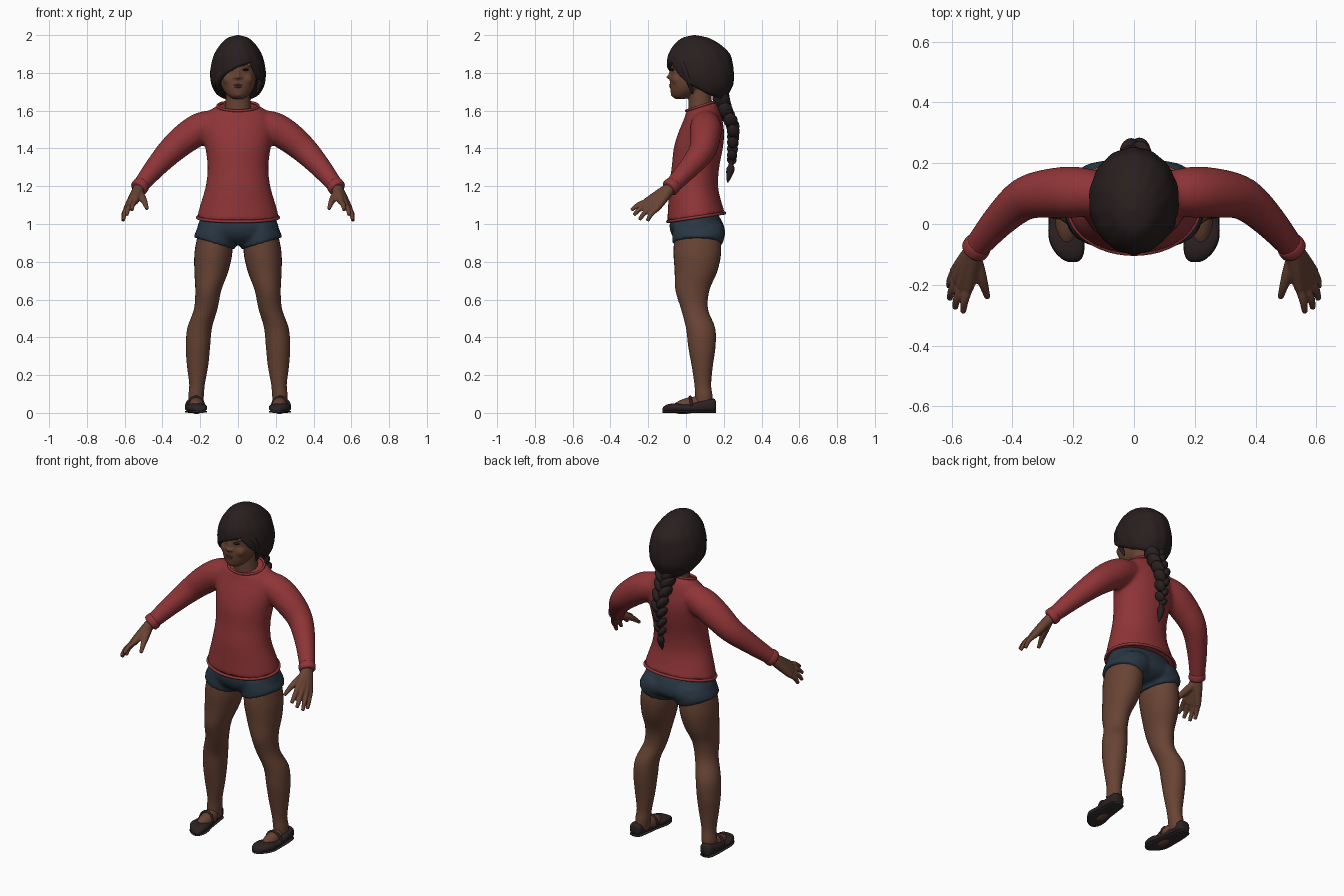
import bpy, bmesh, math
from mathutils import Vector, Matrix

def material(name, rgb):
    m = bpy.data.materials.new(name)
    m.diffuse_color = (*rgb, 1)
    return m

SKIN = material("brown_skin", (0.138, 0.057, 0.034))
LIP = material("dark_lip", (0.115, 0.045, 0.03))
HAIR = material("dark_hair", (0.022, 0.0135, 0.0135))
EYE = material("eye_black", (0.015, 0.010, 0.009))
RED = material("sweater_red", (0.275, 0.035, 0.038))
NAVY = material("shorts_navy", (0.022, 0.037, 0.055))
SHOE = material("shoe_brown", (0.025, 0.0155, 0.0155))
SOLE = material("sole_grey", (0.033, 0.027, 0.027))

# ---------- helpers ----------
def spline(rows, k=4):
    """Smoothly resample rows of numbers (Catmull-Rom)."""
    out, n = [], len(rows)
    for i in range(n - 1):
        a, b, c, d = rows[max(i-1, 0)], rows[i], rows[i+1], rows[min(i+2, n-1)]
        for j in range(k):
            t = j / k
            out.append(tuple(0.5 * (2*q + (r-p)*t + (2*p-5*q+4*r-s)*t*t + (3*q-p-3*r+s)*t**3)
                             for p, q, r, s in zip(a, b, c, d)))
    return out + [tuple(rows[-1])]

def skin_rings(bm, rings, closed=False):
    """Join rings of points with quads and cap the ends."""
    vs = [[bm.verts.new(p) for p in r] for r in rings]
    n = len(vs[0])
    pairs = list(zip(vs, vs[1:])) + ([(vs[-1], vs[0])] if closed else [])
    for a, b in pairs:
        for i in range(n):
            bm.faces.new((a[i], a[(i+1) % n], b[(i+1) % n], b[i]))
    if not closed:
        bm.faces.new(vs[0])
        bm.faces.new(vs[-1])

def loft(bm, rows, n=32, k=4):
    """Stacked ellipses: z, cx, cy, rx, ry, slope along x, slope along y."""
    rings = []
    for r in spline([tuple(r) + (0,) * (7 - len(r)) for r in rows], k):
        z, cx, cy, rx, ry, sx, sy = r
        ring = []
        for i in range(n):
            u, v = rx*math.cos(math.tau*i/n), ry*math.sin(math.tau*i/n)
            ring.append((cx + u, cy + v, z + sx*u + sy*v))
        rings.append(ring)
    skin_rings(bm, rings)

def tube(bm, rows, n=16, k=4, closed=False):
    """Round tube along x, y, z, radius rows."""
    pts = rows if closed else spline(rows, k)
    rings, m = [], len(pts)
    for i, p in enumerate(pts):
        a = pts[i-1] if closed or i else p
        b = pts[(i+1) % m] if closed or i < m-1 else p
        t = (Vector(b[:3]) - Vector(a[:3])).normalized()
        u = t.cross(Vector((0, 0, 1))).normalized()
        w = t.cross(u)
        rings.append([Vector(p[:3]) + p[3]*(u*math.cos(math.tau*j/n) + w*math.sin(math.tau*j/n))
                      for j in range(n)])
    skin_rings(bm, rings, closed)

def band(bm, z, cy, rx, ry, slope, r):
    """Closed elliptical trim."""
    tube(bm, [(rx*math.cos(math.tau*i/48), cy + ry*math.sin(math.tau*i/48),
               z + slope*ry*math.sin(math.tau*i/48), r) for i in range(48)], 10, closed=True)

def ball(bm, pos, size, rot=(0, 0, 0)):
    m = Matrix.Translation(pos)
    for axis, ang in zip("XYZ", rot):
        m = m @ Matrix.Rotation(ang, 4, axis)
    bmesh.ops.create_uvsphere(bm, u_segments=20, v_segments=12, radius=1,
                              matrix=m @ Matrix.Diagonal((*size, 1)))

def finish(name, bm, mat, mirror=False, voxel=0, smooth=4):
    bmesh.ops.recalc_face_normals(bm, faces=bm.faces)
    me = bpy.data.meshes.new(name)
    bm.to_mesh(me)
    bm.free()
    me.materials.append(mat)
    for p in me.polygons:
        p.use_smooth = True
    ob = bpy.data.objects.new(name, me)
    bpy.context.collection.objects.link(ob)
    if mirror:
        ob.modifiers.new("mirror", 'MIRROR').use_mirror_merge = False
    if voxel:
        r = ob.modifiers.new("fuse", 'REMESH')
        r.mode, r.voxel_size, r.use_smooth_shade = 'VOXEL', voxel, True
        s = ob.modifiers.new("soften", 'SMOOTH')
        s.factor, s.iterations = 0.5, smooth
    return ob

# ---------- sweater ----------
bm = bmesh.new()
loft(bm, [(1.035, 0, .054, .218, .154, 0, .15), (1.10, 0, .047, .2, .142, 0, .08), (1.20, 0, .04, .171, .13),
          (1.30, 0, .05, .161, .126), (1.40, 0, .065, .172, .13), (1.48, 0, .08, .185, .122),
          (1.55, 0, .09, .182, .103), (1.595, 0, .088, .155, .09, 0, .15), (1.622, 0, .08, .112, .08, 0, .32)], 48)
for s in (1, -1):
    tube(bm, [(s*.10, .1, 1.535, .07), (s*.19, .105, 1.51, .084), (s*.28, .101, 1.453, .081),
              (s*.36, .083, 1.383, .071), (s*.435, .02, 1.302, .058), (s*.508, -.063, 1.213, .045),
              (s*.524, -.083, 1.192, .042)], 24)
finish("sweater", bm, RED, voxel=.011, smooth=8)

bm = bmesh.new()
band(bm, 1.035, .054, .215, .151, .15, .008)
band(bm, 1.625, .079, .108, .078, .32, .007)
finish("hem_and_collar", bm, RED)

bm = bmesh.new()
tube(bm, [(.508, -.064, 1.212, .040), (.513, -.070, 1.206, .046), (.525, -.086, 1.190, .046),
          (.529, -.091, 1.185, .036)], 24)
finish("cuff", bm, RED, True)

# ---------- shorts ----------
bm = bmesh.new()
loft(bm, [(1.06, 0, .05, .185, .115), (1.0, 0, .055, .211, .142), (.95, 0, .064, .218, .143),
          (.915, 0, .066, .18, .12), (.89, 0, .065, .06, .08)], 40)
for s in (1, -1):
    loft(bm, [(1.0, s*.11, .062, .09, .13), (.945, s*.118, .066, .108, .138, s*.1),
              (.897, s*.124, .062, .109, .134, s*.3)])
    ball(bm, (s*.095, .11, .955), (.1, .1, .078))
finish("shorts", bm, NAVY, voxel=.01, smooth=4)

# ---------- legs and feet ----------
bm = bmesh.new()
loft(bm, [(.95, .122, .06, .09, .12), (.85, .13, .06, .1, .126), (.75, .141, .053, .09, .113),
          (.65, .157, .034, .069, .09), (.55, .171, .045, .062, .071), (.45, .203, .077, .065, .077),
          (.35, .212, .084, .064, .072), (.25, .214, .086, .056, .056), (.15, .217, .089, .041, .044),
          (.09, .222, .094, .041, .046), (.03, .225, .095, .036, .045)])
finish("leg", bm, SKIN, True)
bm = bmesh.new()
ball(bm, (.22, .02, .04), (.04, .1, .042), (.22, 0, 0))
finish("foot", bm, SKIN, True)

# ---------- shoes: rows of y, centre x, half width, height ----------
shape = [(.16, .236, .02, .055), (.147, .236, .036, .075), (.09, .235, .045, .066), (.01, .23, .051, .045),
         (-.05, .222, .057, .05), (-.09, .213, .048, .047), (-.115, .205, .031, .036), (-.125, .202, .014, .022)]
def sweep_shoe(bm, grow, base, top):
    rings = []
    for y, cx, w, h in spline(shape, 4):
        hh = top or h
        ring = []
        for i in range(20):
            c, s = math.cos(math.tau*i/20), math.sin(math.tau*i/20)
            ring.append((cx + (w + grow)*math.copysign(abs(c)**.7, c), y,
                         base + (hh - base)*(.5 + .5*math.copysign(abs(s)**.7, s))))
        rings.append(ring)
    skin_rings(bm, rings)
bm = bmesh.new()
sweep_shoe(bm, 0, .006, None)
tube(bm, [(.18, .015, .035, .008), (.193, .02, .07, .008), (.222, .022, .084, .008),
          (.255, .025, .07, .008), (.275, .03, .035, .008)], 10)
finish("shoe", bm, SHOE, True)
bm = bmesh.new()
sweep_shoe(bm, .001, 0, .013)
finish("shoe_sole", bm, SOLE, True)

# ---------- hands ----------
bm = bmesh.new()
wrist = (.522, -.08, 1.193, .031)
fingers = [((.545, -.212, 1.118), (.562, -.29, 1.073)), ((.567, -.205, 1.102), (.589, -.277, 1.047)),
           ((.584, -.184, 1.088), (.607, -.247, 1.022)), ((.591, -.158, 1.078), (.609, -.205, 1.016))]
for base, tip in fingers:
    tube(bm, [wrist, (*Vector(wrist[:3]).lerp(Vector(base), .5), .026), (*base, .018)], 12)
    mid = Vector(base).lerp(Vector(tip), .5) + Vector((.004, -.003, .005))
    tube(bm, [(*base, .0155), (*mid, .0135), (*tip, .010)], 12)
tube(bm, [(.525, -.11, 1.165, .024), (.508, -.16, 1.14, .021), (.493, -.205, 1.113, .015), (.482, -.243, 1.08, .010)], 12)
finish("hand", bm, SKIN, True, voxel=.005, smooth=2)

# ---------- head ----------
bm = bmesh.new()
loft(bm, [(1.56, 0, .085, .075, .07), (1.65, 0, .075, .066, .062), (1.74, 0, .07, .062, .062)])
loft(bm, [(1.662, 0, -.03, .025, .025), (1.678, 0, -.02, .052, .055), (1.71, 0, .0, .078, .083),
          (1.75, 0, .016, .093, .102), (1.80, 0, .032, .1, .112), (1.86, 0, .05, .106, .13),
          (1.92, 0, .065, .1, .125), (1.96, 0, .06, .06, .08)])
ball(bm, (0, -.085, 1.778), (.014, .02, .012))
ball(bm, (0, -.076, 1.80), (.010, .014, .034), (-.2, 0, 0))
for s in (1, -1):
    ball(bm, (s*.014, -.08, 1.775), (.012, .013, .009))
    ball(bm, (s*.04, -.046, 1.765), (.04, .032, .035))
    ball(bm, (s*.038, -.062, 1.842), (.036, .015, .010))
ball(bm, (0, -.06, 1.69), (.03, .022, .02))
ball(bm, (0, -.068, 1.73), (.03, .016, .018))
finish("head", bm, SKIN, voxel=.006, smooth=5)

bm = bmesh.new()
ball(bm, (0, -.080, 1.736), (.024, .010, .005))
ball(bm, (0, -.078, 1.726), (.021, .011, .006))
finish("lips", bm, LIP)
bm = bmesh.new()
ball(bm, (.04, -.072, 1.817), (.018, .009, .006), (0, 0, .35))
finish("eye", bm, EYE, True)
bm = bmesh.new()
tube(bm, [(.02, -.079, 1.838, .003), (.04, -.075, 1.845, .004), (.066, -.058, 1.842, .0025)], 8)
finish("eyebrow", bm, HAIR, True)

# ---------- hair cap: outline by height, lower edge by angle from the front ----------
outline = [(2.0, .045, .004, .004), (1.985, .05, .055, .07), (1.95, .06, .093, .122), (1.90, .07, .125, .162),
           (1.85, .073, .141, .173), (1.80, .078, .148, .174), (1.74, .086, .141, .164), (1.70, .1, .122, .132),
           (1.65, .118, .085, .09)]
edge = [(-180, 1.66), (-135, 1.66), (-95, 1.685), (-70, 1.715), (-48, 1.745), (-33, 1.79), (0, 1.835),
        (30, 1.86), (42, 1.81), (60, 1.755), (75, 1.72), (95, 1.685), (135, 1.66), (180, 1.66)]
def lookup(table, x):
    for a, b in zip(table, table[1:]):
        if min(a[0], b[0]) <= x <= max(a[0], b[0]):
            t = (x - a[0]) / (b[0] - a[0])
            return [p + (q - p)*t for p, q in zip(a, b)][1:]
    return table[-1][1:]
fine = spline(outline, 6)
bm = bmesh.new()
rings, N, R = [], 72, 26
for j in range(R + 2):
    ring = []
    for i in range(N):
        deg = -180 + 360*i/N
        a = math.radians(deg)
        zb = lookup(edge, deg)[0]
        z = 2.0 - (2.0 - zb)*(min(j, R)/R)**1.6
        cy, rx, ry = lookup(fine, z)
        f = 1 + .008*math.sin(14*a + 18*z)
        p = Vector((rx*f*math.sin(a), cy - ry*f*math.cos(a), z))
        ring.append(p if j <= R else p.lerp(Vector((0, .07, 1.79)), .75))
    rings.append(ring)
skin_rings(bm, rings)
finish("hair_cap", bm, HAIR)

# swept fringe and side locks
bm = bmesh.new()
tube(bm, [(.09, -.025, 1.885, .012), (.04, -.062, 1.878, .02), (-.03, -.068, 1.845, .022),
          (-.083, -.042, 1.795, .02), (-.108, -.005, 1.745, .015), (-.1, .02, 1.705, .005)])
tube(bm, [(.09, -.03, 1.88, .012), (.113, -.01, 1.83, .018), (.118, .015, 1.765, .017), (.1, .035, 1.69, .006)])
finish("fringe", bm, HAIR)

# ---------- braid: alternating tilted lobes, tie and tuft ----------
bm = bmesh.new()
path = spline([(.005, .185, 1.67), (.005, .208, 1.60), (.005, .247, 1.52), (.005, .248, 1.43), (.005, .242, 1.34)], 3)
for i, (x, y, z) in enumerate(path):
    s = 1 if i % 2 else -1
    f = 1 - .5*i/len(path)
    ball(bm, (x + s*.026*f, y, z), (.032*f, .046*f, .056*f), (.4, s*.6, 0))
loft(bm, [(1.34, .005, .242, .014, .016), (1.315, .005, .238, .011, .012), (1.29, .005, .236, .02, .022),
          (1.25, .005, .228, .014, .014), (1.22, .005, .22, .003, .003)], 12)
finish("braid", bm, HAIR)
